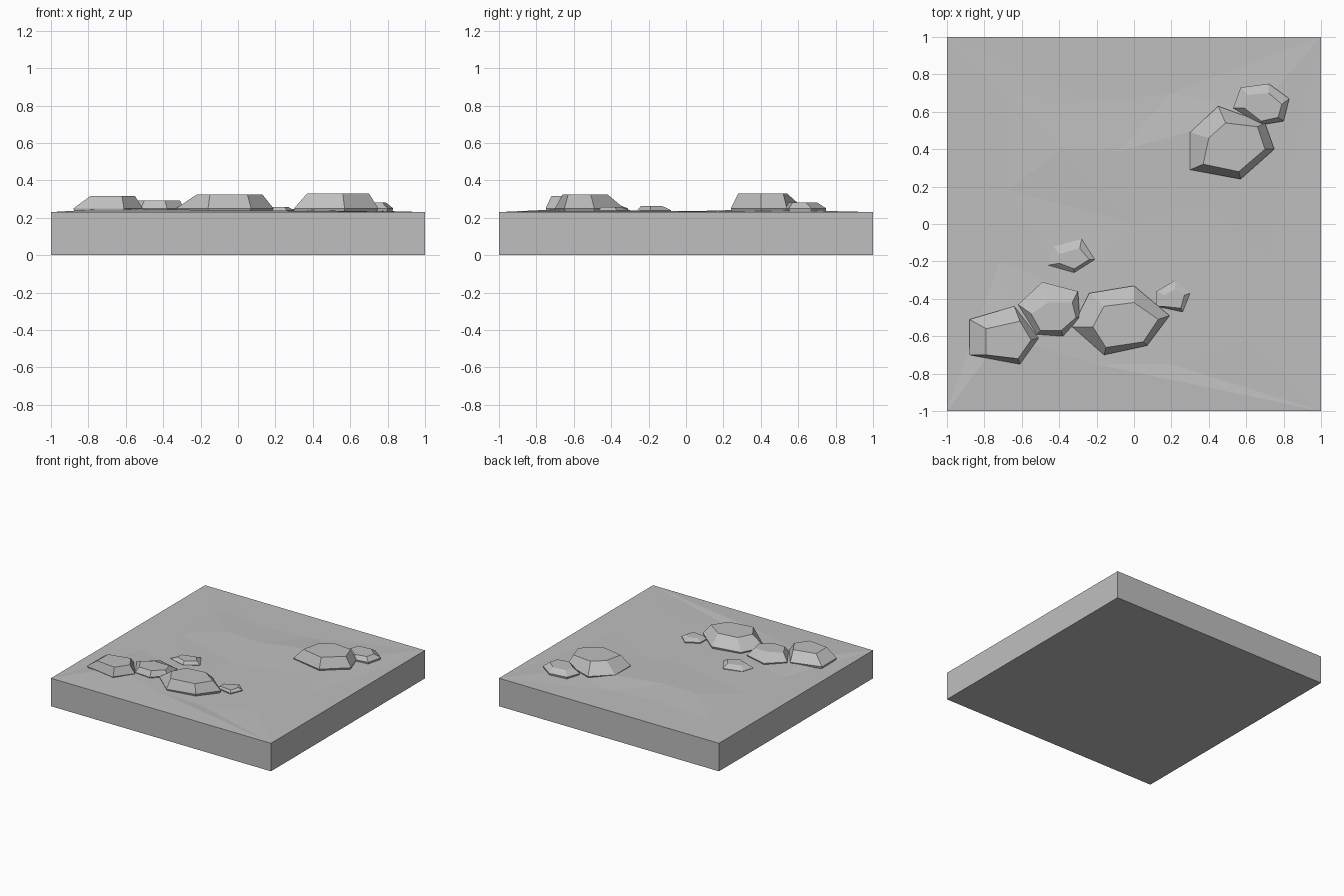
import bpy
from mathutils import Vector
from mathutils.geometry import delaunay_2d_cdt

if "Cube" in bpy.data.objects:
    bpy.data.objects.remove(bpy.data.objects["Cube"])

stone = bpy.data.materials.new("stone_grey")
stone.use_nodes = True
GREY = (0.52, 0.52, 0.52, 1)
stone.diffuse_color = GREY
stone.node_tree.nodes["Principled BSDF"].inputs["Base Color"].default_value = GREY

RIM = 0.23


def add_mesh(name, verts, faces):
    mesh = bpy.data.meshes.new(name)
    mesh.from_pydata(verts, [], faces)
    mesh.materials.append(stone)
    obj = bpy.data.objects.new(name, mesh)
    bpy.context.collection.objects.link(obj)
    return obj


def ground_slab():
    # Slab outline, then low bumps given as x, y and height above the rim
    outline = [(-1, -1), (1, -1), (1, 1), (-1, 1)]
    bumps = [(0, 0, 0), (-.39, .4, .012), (-.08, .39, .01), (-.2, .65, 0),
             (.2, .7, 0), (.32, .5, .018), (-.69, .69, .003), (.38, .1, .007),
             (.73, -.2, 0), (.6, -.62, .006), (-.67, .18, .004),
             (-.72, -.2, .002), (.2, -.75, 0), (-.2, -.75, .012),
             (-.7, -.6, .018), (-.35, -.35, .01), (.65, .6, .01)]
    flat = [Vector(p) for p in outline] + [Vector(p[:2]) for p in bumps]
    points, _, tris, _, _, _ = delaunay_2d_cdt(
        flat, [(i, (i + 1) % 4) for i in range(4)], [], 1, 1e-5)
    verts = [(p.x, p.y, RIM + (bumps[i - 4][2] if i > 3 else 0))
             for i, p in enumerate(points)]
    base = len(verts)
    verts += [(x, y, 0) for x, y in outline]
    faces = [list(t) for t in tris]
    # Side walls and underside
    for i in range(4):
        j = (i + 1) % 4
        faces.append([base + i, base + j, j, i])
    faces.append([base + 3, base + 2, base + 1, base])
    add_mesh("ground_slab", verts, faces)


def rock(name, height, rim, crown, waist=0.25):
    # Undercut foot, wide waist and flat crown, all outlines counter-clockwise
    n = len(rim)
    cx = sum(p[0] for p in rim) / n
    cy = sum(p[1] for p in rim) / n
    foot = [(cx + (x - cx) * .9, cy + (y - cy) * .9) for x, y in rim]
    verts = []
    for ring, z in ((foot, 0.2), (rim, waist), (crown, height)):
        verts += [(x, y, z) for x, y in ring]
    faces = [list(range(n - 1, -1, -1)), list(range(2 * n, 3 * n))]
    for k in (0, n):
        for i in range(n):
            j = (i + 1) % n
            faces.append([k + i, k + j, k + n + j, k + n + i])
    add_mesh(name, verts, faces)


ground_slab()

# Front group of rocks
rock("rock_front_left", .315,
     [(-.88, -.7), (-.61, -.75), (-.51, -.61), (-.64, -.44), (-.88, -.51)],
     [(-.79, -.7), (-.62, -.72), (-.55, -.62), (-.61, -.52), (-.79, -.56)])
rock("rock_front_middle", .292,
     [(-.52, -.59), (-.38, -.6), (-.29, -.5), (-.3, -.36), (-.49, -.31), (-.62, -.43)],
     [(-.5, -.57), (-.39, -.57), (-.31, -.5), (-.33, -.42), (-.46, -.42), (-.55, -.48)])
rock("rock_front_large", .325,
     [(-.16, -.7), (.07, -.65), (.19, -.49), (0, -.33), (-.24, -.37), (-.33, -.55)],
     [(-.15, -.66), (.05, -.63), (.13, -.51), (0, -.42), (-.16, -.44), (-.22, -.55)])
rock("rock_front_small", .257,
     [(.12, -.44), (.26, -.47), (.3, -.37), (.22, -.3), (.12, -.36)],
     [(.15, -.44), (.25, -.45), (.27, -.38), (.22, -.35), (.16, -.38)], .24)
rock("rock_centre_small", .264,
     [(-.46, -.22), (-.32, -.26), (-.21, -.19), (-.28, -.08), (-.43, -.12)],
     [(-.4, -.21), (-.32, -.24), (-.24, -.19), (-.29, -.13), (-.4, -.16)], .24)

# Back group of rocks
rock("rock_back_large", .33,
     [(.3, .29), (.57, .24), (.75, .4), (.7, .54), (.45, .63), (.3, .49)],
     [(.37, .32), (.56, .28), (.7, .4), (.66, .52), (.49, .54), (.4, .46)])
rock("rock_back_small", .282,
     [(.53, .62), (.68, .53), (.8, .55), (.83, .67), (.72, .75), (.57, .73)],
     [(.59, .62), (.68, .55), (.77, .57), (.79, .64), (.72, .7), (.61, .69)])
